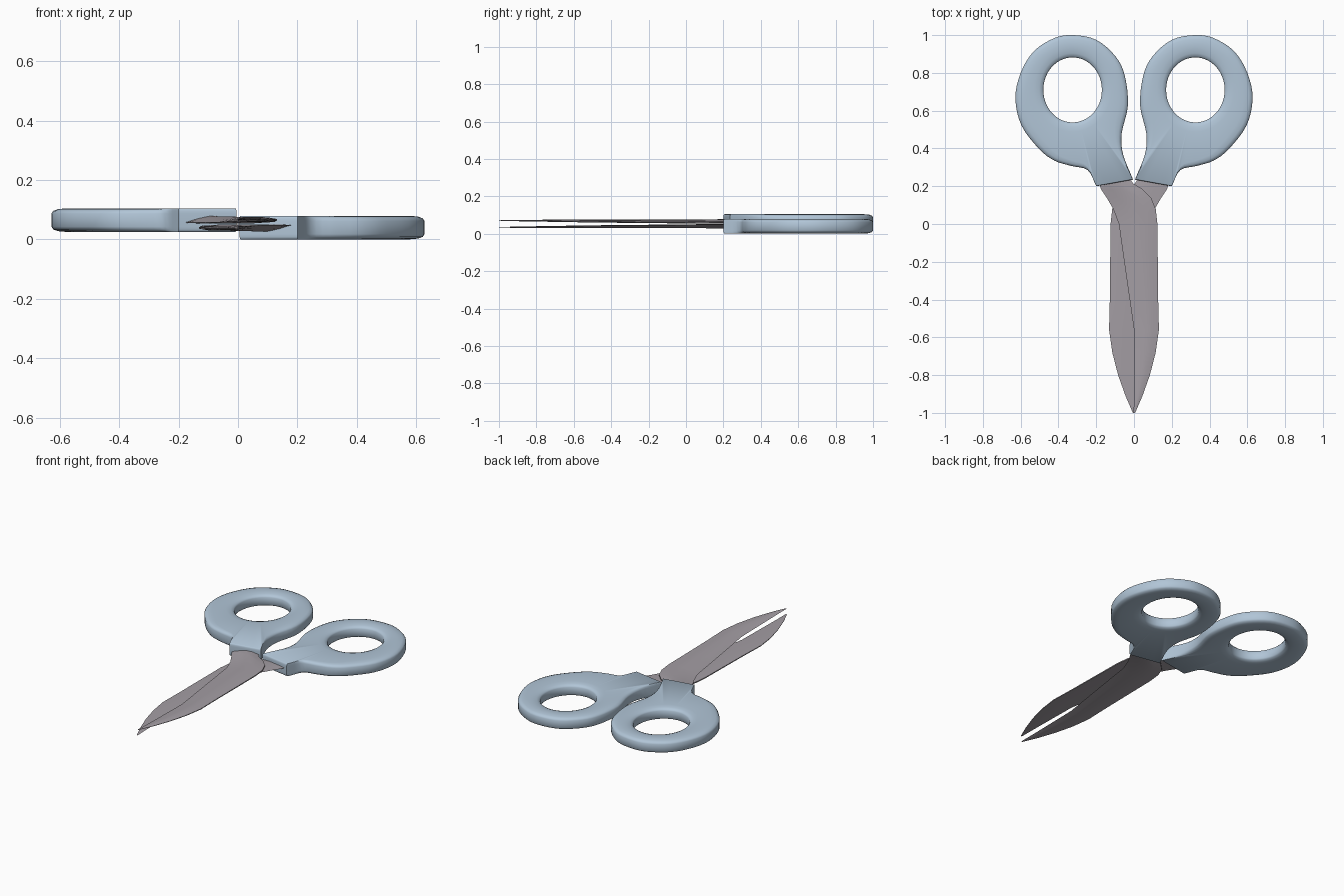
import bpy, bmesh, math
from mathutils import Vector

if "Cube" in bpy.data.objects:
    bpy.data.objects.remove(bpy.data.objects["Cube"])


def material(name, rgb):
    m = bpy.data.materials.new(name)
    m.diffuse_color = (*rgb, 1)
    m.use_nodes = True
    m.node_tree.nodes["Principled BSDF"].inputs["Base Color"].default_value = m.diffuse_color
    return m


BLUE = material("pale blue plastic", (0.44, 0.56, 0.68))
STEEL = material("warm grey steel", (0.37, 0.34, 0.37))


def loft(name, rings, mat, closed, flip, angle):
    """Skin equal-length closed loops; closed joins last to first, else cap ends.
    flip gives the partner half: a half turn about the y axis at z = 0.0525."""
    bm = bmesh.new()
    rows = [[bm.verts.new((-x, y, 0.105 - z) if flip else (x, y, z)) for x, y, z in r]
            for r in rings]
    n = len(rows[0])
    for i in range(len(rows) if closed else len(rows) - 1):
        a, b = rows[i], rows[(i + 1) % len(rows)]
        for j in range(n):
            k = (j + 1) % n
            bm.faces.new((a[j], a[k], b[k], b[j]))
    if not closed:
        bm.faces.new(rows[0])
        bm.faces.new(rows[-1])
    bmesh.ops.recalc_face_normals(bm, faces=bm.faces)
    me = bpy.data.meshes.new(name)
    bm.to_mesh(me)
    bm.free()
    ob = bpy.data.objects.new(name, me)
    bpy.context.collection.objects.link(ob)
    me.materials.append(mat)
    bpy.ops.object.select_all(action='DESELECT')
    ob.select_set(True)
    bpy.context.view_layer.objects.active = ob
    bpy.ops.object.shade_smooth_by_angle(angle=math.radians(angle))


def spline(pts, steps=4):
    """Open Catmull-Rom curve through the points."""
    p = [Vector(q) for q in pts]
    p = [2 * p[0] - p[1]] + p + [2 * p[-1] - p[-2]]
    out = []
    for i in range(1, len(p) - 2):
        a, b, c, d = p[i - 1:i + 3]
        for s in range(steps):
            t = s / steps
            out.append(0.5 * (2 * b + (c - a) * t + (2 * a - 5 * b + 4 * c - d) * t * t
                              + (3 * b - a - 3 * c + d) * t ** 3))
    return out + [p[-2]]


# handle outline: inner neck corner, round the loop, outer neck corner
outline = spline([(-0.005, 0.235), (-0.058, 0.37), (-0.065, 0.48), (-0.032, 0.63),
                  (-0.05, 0.79), (-0.1, 0.89), (-0.2, 0.975), (-0.32, 1.0),
                  (-0.42, 0.985), (-0.53, 0.915), (-0.6, 0.8), (-0.628, 0.665),
                  (-0.595, 0.52), (-0.5, 0.395), (-0.42, 0.335), (-0.33, 0.307),
                  (-0.245, 0.285), (-0.2, 0.2)])
end, start = outline[-1], outline[0]
outline += [end.lerp(start, i / 4) for i in (1, 2, 3)]
HOLE = Vector((-0.325, 0.71))


def handle_ring(outer_inset, hole_grow, z):
    ring = []
    for p in outline:
        d = p - HOLE
        a = math.atan2(d.y, d.x)
        if outer_inset is None:
            q = HOLE + Vector(((0.155 + hole_grow) * math.cos(a), (0.172 + hole_grow) * math.sin(a)))
        else:
            # rounding fades out on the boxy neck sleeve
            fade = min(1, max(0.12, (p.y - 0.22) / 0.15))
            q = p - d.normalized() * outer_inset * fade
        ring.append((q.x, q.y, z))
    return ring


MID = 0.065
profile = [(0.0, None, 0.022), (0.006, None, 0.03), (0.022, None, 0.036), (0.05, None, 0.0395),
           (None, 0.05, 0.0395), (None, 0.022, 0.037), (None, 0.006, 0.031), (None, 0.0, 0.022)]
half = lambda s, seq: [handle_ring(o, g or 0, MID + s * h) for g, o, h in seq]
handle_rings = half(1, profile) + half(-1, profile[::-1])

# blade stations: y, cutting edge x, back x, underside z, thickness
stations = [(0.27, -0.17, -0.04, 0.054, 0.026), (0.215, -0.185, -0.005, 0.054, 0.026),
            (0.185, -0.175, 0.045, 0.054, 0.025), (0.14, -0.145, 0.09, 0.054, 0.024),
            (0.08, -0.11, 0.115, 0.054, 0.022), (0.0, -0.08, 0.124, 0.055, 0.021),
            (-0.2, -0.052, 0.126, 0.057, 0.019), (-0.4, -0.023, 0.128, 0.059, 0.017),
            (-0.56, 0.0, 0.132, 0.061, 0.015), (-0.68, 0.0, 0.115, 0.063, 0.013),
            (-0.8, 0.0, 0.084, 0.065, 0.010), (-0.91, 0.0, 0.045, 0.067, 0.007),
            (-1.0, -0.002, 0.006, 0.069, 0.003)]
blade_rings = []
for y, xl, xr, z, t in stations:
    w = xr - xl
    section = [(0, 0.1), (0.25, 0.6), (0.5, 0.95), (0.75, 0.9), (1, 0.5),
               (1, 0.2), (0.7, 0), (0.3, 0)]
    blade_rings.append([(xl + u * w, y, z + v * t) for u, v in section])

# two identical halves, turned to face each other
for side, flip in (("left", False), ("right", True)):
    loft(side + "_handle", handle_rings, BLUE, True, flip, 50)
    loft(("upper" if not flip else "lower") + "_blade", blade_rings, STEEL, False, flip, 40)
